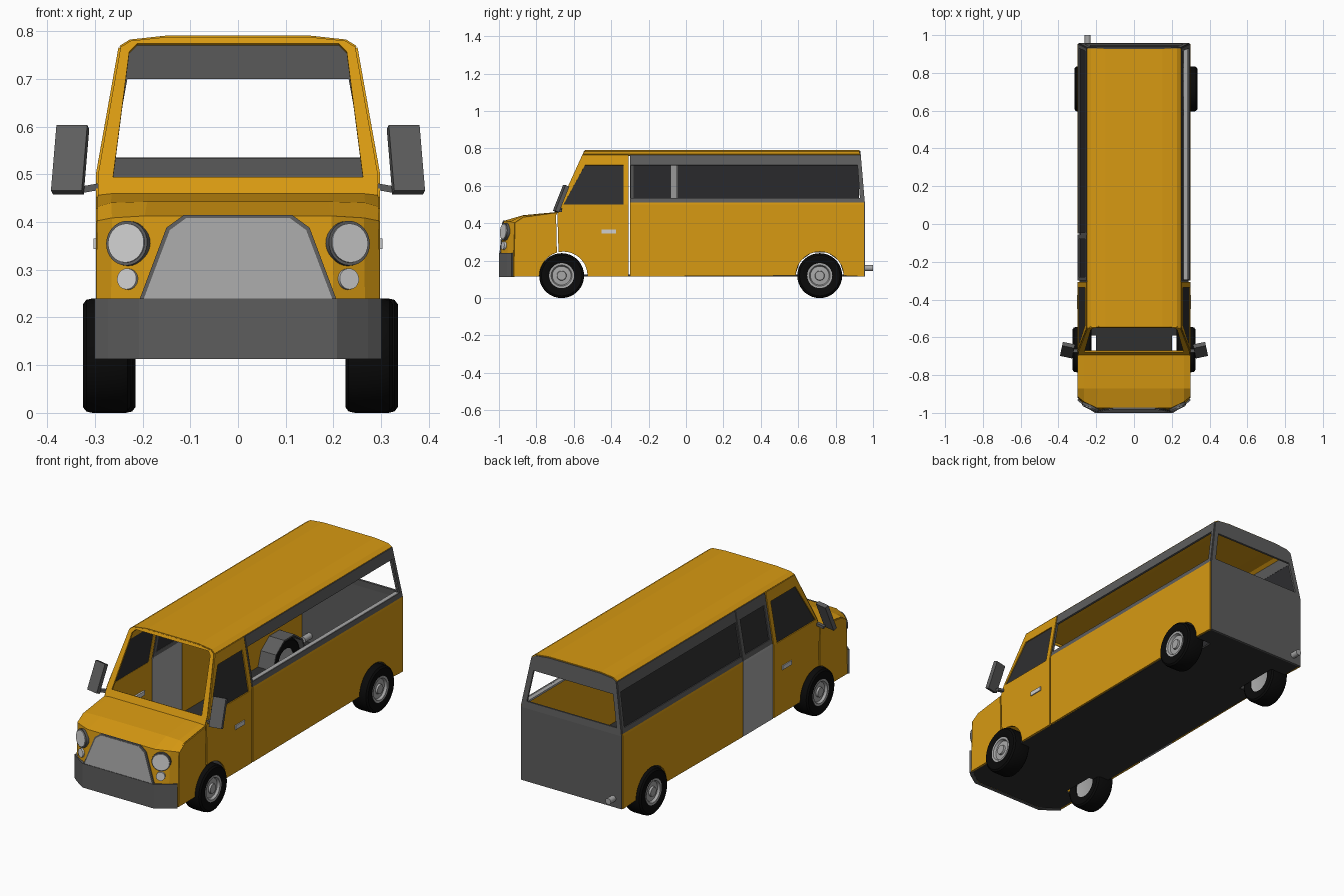
import bpy, bmesh
from math import sin, cos, pi, radians
from mathutils import Vector, Matrix

cube = bpy.data.objects.get("Cube")
if cube:
    bpy.data.objects.remove(cube, do_unlink=True)


def material(name, r, g, b):
    m = bpy.data.materials.new(name)
    m.use_nodes = True
    m.diffuse_color = (r, g, b, 1)
    m.node_tree.nodes["Principled BSDF"].inputs["Base Color"].default_value = (r, g, b, 1)
    return m


ORANGE = material("orange paint", .68, .32, .006)
GREY = material("dark grey trim", .11, .11, .11)
LIGHT = material("light grey metal", .39, .39, .39)
PALE = material("pale lens", .62, .62, .62)
GLASS = material("dark glass", .028, .028, .03)
FLOOR = material("floor black", .03, .03, .03)
TYRE = material("tyre black", .003, .003, .003)


def finish(name, bm, mat, thick=0, smooth=False):
    bmesh.ops.remove_doubles(bm, verts=bm.verts, dist=.0001)
    bmesh.ops.recalc_face_normals(bm, faces=bm.faces)
    me = bpy.data.meshes.new(name)
    bm.to_mesh(me)
    bm.free()
    me.materials.append(mat)
    ob = bpy.data.objects.new(name, me)
    bpy.context.collection.objects.link(ob)
    if thick:
        mod = ob.modifiers.new("thickness", 'SOLIDIFY')
        mod.thickness, mod.offset = thick, 0
    if smooth:
        bpy.ops.object.select_all(action='DESELECT')
        ob.select_set(True)
        bpy.context.view_layer.objects.active = ob
        bpy.ops.object.shade_smooth_by_angle(angle=radians(35))
    return ob


def sheet(name, mat, outline, place, holes=(), thick=.01, fold=.5):
    """Flat outline with holes, folded at one height, then placed in space."""
    bm = bmesh.new()
    for loop in [outline, *holes]:
        vs = [bm.verts.new((u, v, 0)) for u, v in loop]
        for i, v in enumerate(vs):
            bm.edges.new((v, vs[i - 1]))
    bmesh.ops.triangle_fill(bm, use_beauty=True, edges=bm.edges[:], normal=(0, 0, 1))
    bmesh.ops.bisect_plane(bm, geom=bm.verts[:] + bm.edges[:] + bm.faces[:],
                           plane_co=(0, fold, 0), plane_no=(0, 1, 0))
    for v in bm.verts:
        v.co = place(v.co.x, v.co.y)
    return finish(name, bm, mat, thick)


def loft(name, mat, rows, thick=.01):
    bm = bmesh.new()
    grid = [[bm.verts.new(p) for p in row] for row in rows]
    for a, b in zip(grid, grid[1:]):
        for i in range(len(a) - 1):
            bm.faces.new((a[i], a[i + 1], b[i + 1], b[i]))
    return finish(name, bm, mat, thick)


def both(half):
    """Complete a half outline, given on +x, with its mirror image."""
    return half + [(-p[0], *p[1:]) for p in reversed(half)]


def box(name, mat, centre, size, rot=None):
    bm = bmesh.new()
    m = Matrix.Translation(centre) @ (rot or Matrix()) @ Matrix.Diagonal((*size, 1))
    bmesh.ops.create_cube(bm, size=1, matrix=m)
    return finish(name, bm, mat)


def rod(name, mat, centre, direction, radius, length):
    bm = bmesh.new()
    m = Matrix.Translation(centre) @ Vector(direction).to_track_quat('Z', 'Y').to_matrix().to_4x4()
    bmesh.ops.create_cone(bm, cap_ends=True, segments=28, radius1=radius,
                          radius2=radius, depth=length, matrix=m)
    return finish(name, bm, mat, smooth=True)


def lathe(name, mat, profile, centre, s):
    bm = bmesh.new()
    vs = [bm.verts.new((x * s, 0, r)) for r, x in profile]
    es = [bm.edges.new(e) for e in zip(vs, vs[1:])]
    bmesh.ops.spin(bm, geom=vs + es, axis=(1, 0, 0), cent=(0, 0, 0), angle=2 * pi, steps=36)
    bmesh.ops.translate(bm, verts=bm.verts, vec=centre)
    return finish(name, bm, mat, smooth=True)


def width(z):
    return .293 if z < .5 else .293 - (z - .5) * .178


def screen_y(z):
    return -.69 + (z - .455) * .4545


def rear_y(z):
    return .952 if z < .5 else .952 - (z - .5) * .085


def side(s, inset=0):
    return lambda y, z: (s * (width(z) - inset), y, z)


def arch(cy, a, b, n=14):
    return [(cy + .128 * cos(radians(a + (b - a) * i / n)),
             .12 + .128 * sin(radians(a + (b - a) * i / n))) for i in range(n + 1)]


def rect(y0, y1, z0, z1):
    return [(y0, z0), (y1, z0), (y1, z1), (y0, z1)]


FRONT, REAR, BASE, SILL, EAVE = -.655, .715, .115, .51, .765

# Sides
for s, tag in ((1, "left"), (-1, "right")):
    sheet(tag + "_nose_side", ORANGE,
          arch(FRONT, 106, 180) + [(-.785, BASE), (-.92, BASE), (-.918, .24), (-.913, .4),
                                   (-.87, .428), (-.695, .452)], side(s))
    window = [(-.655, .5), (-.335, .5), (-.335, .71), (-.54, .71)]
    sheet(tag + "_door", ORANGE,
          [(-.307, BASE), (-.525, BASE)] + arch(FRONT, 0, 102) +
          [(-.688, .455), (-.549, EAVE), (-.307, EAVE)], side(s), [window])
    sheet(tag + "_door_glass", GLASS, window, side(s, .002), thick=.004)
    box(tag + "_door_handle", PALE, (s * .291, -.413, .355), (.024, .075, .022))

    start = -.3 if s > 0 else -.05
    sheet(tag + "_rear_side", ORANGE,
          [(start, BASE), (start, SILL), (.952, SILL), (.952, BASE)] + arch(REAR, 0, 180),
          side(s))
    opening = [(start + .006, .535), (.93, .535), (.917, .71), (start + .006, .71)]
    sheet(tag + "_window_frame", GREY,
          [(start, SILL), (.952, SILL), (.93, EAVE), (start, EAVE)], side(s), [opening])
    box(tag + "_window_sill", LIGHT, (s * .274, (start + .935) / 2, .529), (.024, .935 - start, .01))
    # Inner rear wheel arch
    loft(tag + "_arch_liner", GREY,
         [[(s * x, REAR + .135 * cos(i * pi / 5), .12 + .135 * sin(i * pi / 5)) for i in range(6)]
          for x in (.2, .288)], .008)

    # Mirror on a short arm
    tilt = Matrix.Rotation(s * radians(12), 4, 'Z') @ Matrix.Rotation(radians(-22), 4, 'X')
    box(tag + "_mirror", GREY, (s * .352, -.668, .531), (.066, .022, .148), tilt)
    box(tag + "_mirror_arm", GREY, (s * .31, -.672, .471), (.055, .018, .014),
        Matrix.Rotation(s * radians(10), 4, 'Y'))

    # Lamps on the angled nose corners
    out = Vector((s * .4, -.9, .08)).normalized()
    for name, z, r, mat, push in (("headlight_rim", .355, .047, GREY, 0),
                                  ("headlight", .355, .041, PALE, .004),
                                  ("fog_lamp", .28, .022, PALE, 0)):
        at = Vector((s * .229, -.973 + (z - .24) * .07, z)) + out * push
        rod(f"{tag}_{name}", mat, at, out, r, .022)

    # Wheels
    for name, x, y in (("front", .275, FRONT - .01), ("rear", .275 + s * .01, REAR)):
        c = (s * x, y, .12)
        lathe(f"{tag}_{name}_tyre", TYRE,
              [(.066, .044), (.075, .05), (.108, .05), (.117, .043), (.12, .03), (.12, -.03),
               (.117, -.043), (.108, -.05), (.075, -.05), (.066, -.044)], c, s)
        lathe(f"{tag}_{name}_hub", LIGHT,
              [(0, .046), (.024, .046), (.026, .036), (.05, .034), (.056, .046), (.067, .047),
               (.067, -.04), (.05, -.034), (0, -.034)], c, s)

# Sliding door and side glazing on the right
pane = rect(-.28, -.08, .535, .71)
sheet("sliding_door_panel", LIGHT, rect(-.3, -.055, BASE, SILL), side(-1))
sheet("sliding_door_frame", GREY, rect(-.3, -.055, SILL, EAVE), side(-1), [pane])
sheet("sliding_door_glass", GLASS, pane, side(-1, .002), thick=.004)
sheet("right_rear_glass", GLASS, rect(-.044, .925, .535, .71), side(-1, .002), thick=.004)
box("sliding_door_post", LIGHT, (-.262, -.065, .62), (.012, .035, .18),
    Matrix.Rotation(radians(10), 4, 'Y'))

# Nose and bonnet
loft("nose", ORANGE, [both(row) for row in (
    [(.293, -.92, BASE), (.263, -.952, BASE), (.2, -.985, BASE)],
    [(.293, -.918, .24), (.263, -.95, .24), (.2, -.985, .24)],
    [(.293, -.913, .4), (.262, -.938, .406), (.195, -.97, .41)],
    [(.293, -.87, .428), (.265, -.87, .436), (.19, -.87, .438)],
    [(.293, -.69, .452), (.265, -.69, .455), (.19, -.69, .455)])])


def grille_face(push):
    return lambda x, z: (x, -.985 + (z - .24) * .088 - push, z)


sheet("grille_surround", GREY, both([(.207, .236), (.15, .388), (.113, .415)]),
      grille_face(.006), thick=.006)
sheet("grille", LIGHT, both([(.198, .238), (.143, .383), (.109, .408)]),
      grille_face(.009), thick=.006)
loft("bumper", GREY, [both([(.294, -.925, z), (.267, -.948, z), (.205, -.99, z)])
                      for z in (.113, .24)], .02)

# Windscreen frame, roof and tail
crown = [(.246, EAVE), (.225, .778), (.15, .786)]
sheet("windscreen_frame", ORANGE, both([(.293, .455), (.293, .5)] + crown),
      lambda x, z: (x, screen_y(z), z),
      [both([(.262, .492), (.228, .755), (.212, .772)])])
loft("roof", ORANGE, [both([(x, y(z), z) for x, z in crown]) for y in (screen_y, rear_y)])
sheet("tail_panel", GREY, both([(.293, BASE), (.293, .5)] + crown),
      lambda x, z: (x, rear_y(z), z), [both([(.262, .535), (.232, .7)])])

# Floor with wheel notches
half = [(.288, .947), (.288, .84), (.2, .84), (.2, .59), (.288, .59),
        (.288, -.59), (.2, -.59), (.2, -.775), (.288, -.775),
        (.288, -.92), (.26, -.948), (.2, -.98)]
sheet("floor", FLOOR, both(half), lambda x, y: (x, y, .12), fold=0)

# Exhaust
rod("exhaust_pipe", LIGHT, (-.245, .945, .16), (0, 1, 0), .016, .11)
